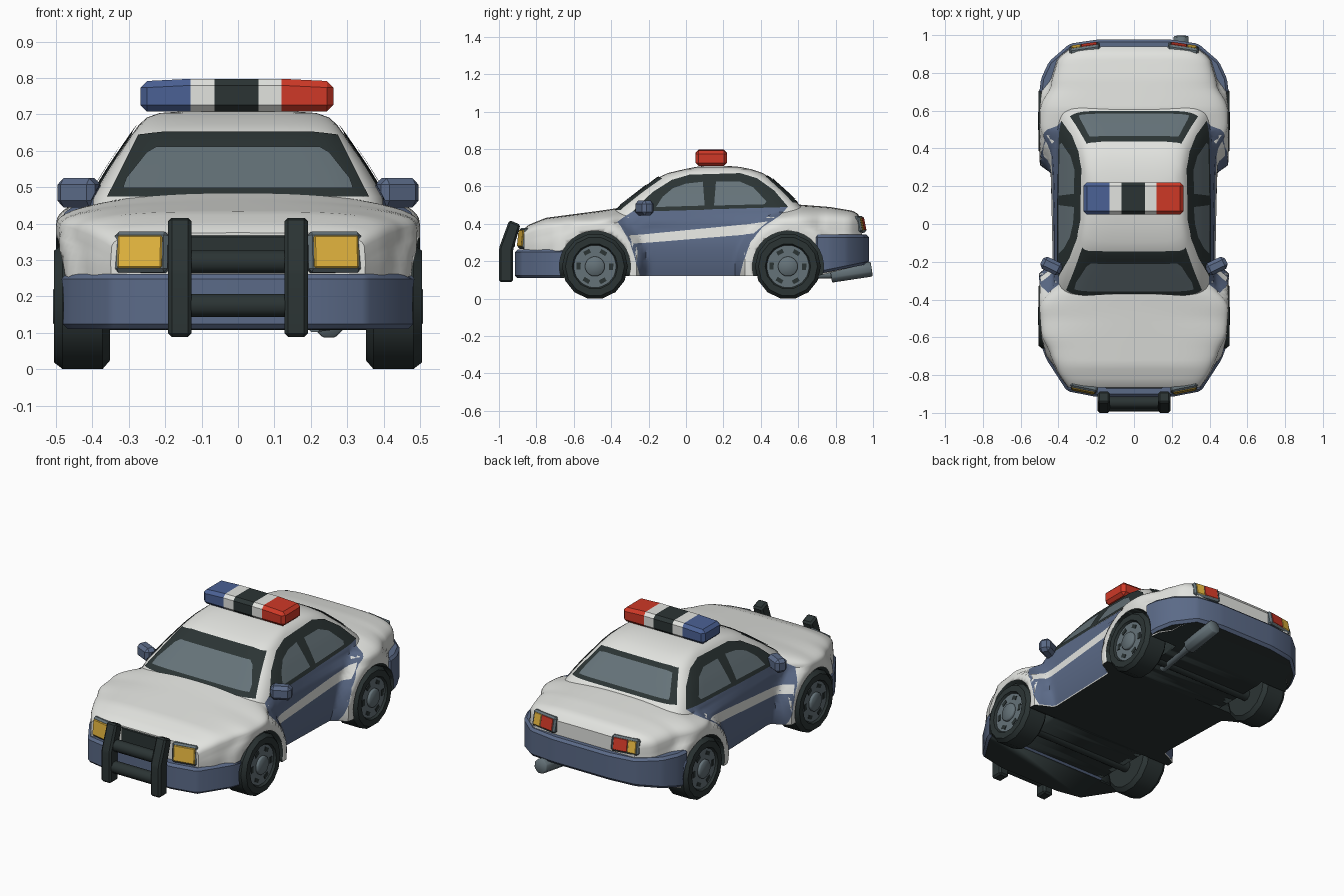
import bpy, bmesh, math
from mathutils import Vector, Matrix
from mathutils.bvhtree import BVHTree

if "Cube" in bpy.data.objects:
    bpy.data.objects.remove(bpy.data.objects["Cube"])


def mat(name, r, g, b):
    m = bpy.data.materials.new(name)
    m.diffuse_color = (r, g, b, 1)
    m.use_nodes = True
    m.node_tree.nodes["Principled BSDF"].inputs["Base Color"].default_value = m.diffuse_color
    return m


WHITE = mat("white paint", .76, .77, .74)
BLUE = mat("slate blue paint", .105, .145, .245)
DARK = mat("black rubber", .024, .034, .034)
GREY = mat("grey glass and metal", .13, .17, .19)
YELLOW = mat("amber lamp", .78, .47, .05)
RED = mat("red lamp", .62, .04, .02)
SIREN = mat("blue lamp", .07, .12, .3)


def finish(name, bm, mats, angle=35, normals=True):
    if normals:
        bmesh.ops.recalc_face_normals(bm, faces=bm.faces)
    me = bpy.data.meshes.new(name)
    bm.to_mesh(me)
    bm.free()
    for m in mats:
        me.materials.append(m)
    ob = bpy.data.objects.new(name, me)
    bpy.context.collection.objects.link(ob)
    bpy.ops.object.select_all(action='DESELECT')
    ob.select_set(True)
    bpy.context.view_layer.objects.active = ob
    bpy.ops.object.shade_smooth_by_angle(angle=math.radians(angle))
    return ob


def keys(y, *table):
    """Linear interpolation through (position, value) pairs."""
    if y <= table[0][0]:
        return table[0][1]
    for (a, u), (b, v) in zip(table, table[1:]):
        if y <= b:
            return u + (v - u) * (y - a) / (b - a)
    return table[-1][1]


def loft(rings):
    bm = bmesh.new()
    vs = [[bm.verts.new(p) for p in r] for r in rings]
    n = len(vs[0])
    for a, b in zip(vs, vs[1:]):
        for i in range(n):
            bm.faces.new((a[i], a[(i + 1) % n], b[(i + 1) % n], b[i]))
    bm.faces.new(vs[0])
    bm.faces.new(vs[-1])
    bmesh.ops.recalc_face_normals(bm, faces=bm.faces)
    return bm


def bevel(bm, w, seg=1):
    if w:
        bmesh.ops.bevel(bm, geom=bm.edges[:], offset=w, segments=seg, affect='EDGES', clamp_overlap=True)


def box(name, loc, size, m, w=.01, rz=0, rx=0):
    bm = bmesh.new()
    bmesh.ops.create_cube(bm, size=1, matrix=Matrix.Diagonal((*size, 1)))
    bevel(bm, w)
    bm.transform(Matrix.Translation(loc) @ Matrix.Rotation(rz, 4, 'Z') @ Matrix.Rotation(rx, 4, 'X'))
    return finish(name, bm, [m], 30)


def tube(name, a, b, r, m, n=12, w=.0):
    a, b = Vector(a), Vector(b)
    bm = bmesh.new()
    q = (b - a).to_track_quat('Z', 'Y').to_matrix().to_4x4()
    bmesh.ops.create_cone(bm, cap_ends=True, segments=n, radius1=r, radius2=r, depth=(b - a).length,
                          matrix=Matrix.Translation((a + b) / 2) @ q @ Matrix.Rotation(math.pi / n, 4, 'Z'))
    bevel(bm, w)
    return finish(name, bm, [m], 50)


def prism(pts, lo, hi, place, w):
    bm = loft([[place(p, h) for p in pts] for h in (lo, hi)])
    bevel(bm, w)
    return bm


WHEELS = [(-.487, .172), (.545, .172)]


# Lower body: lofted sections, with flares rising around each wheel
def side_x(y, z):
    base = keys(y, (-.865, .35), (-.8, .40), (-.7, .45), (-.5, .46), (-.2, .425), (.25, .438),
                (.5, .455), (.75, .45), (.88, .41), (.94, .33))
    full = keys(y, (-.865, .35), (-.8, .405), (-.7, .465), (-.6, .49), (-.45, .5), (.6, .5),
                (.71, .49), (.85, .43), (.94, .33))
    base -= .03 * max(0, (.3 - z) / .18) ** 2 + .02 * max(0, (z - .3) / .15)
    d = min(math.hypot(y - a, z - b) for a, b in WHEELS)
    t = max(0, min(1, (.285 - d) / .06))
    return base + (full - base) * t * t * (3 - 2 * t)


def body_ring(y):
    h = keys(y, (-.865, .375), (-.84, .395), (-.75, .432), (-.46, .47), (-.36, .485), (-.2, .462),
             (.45, .465), (.6, .503), (.77, .49), (.89, .47), (.925, .45), (.94, .425))
    zs = keys(y, (-.865, .31), (-.8, .335), (-.6, .38), (-.2, .425), (.3, .42), (.55, .4), (.94, .36))
    zb = keys(y, (.7, .12), (.94, .18))
    p = keys(y, (-.865, 4.5), (-.5, 2.3), (-.2, 2.5), (.3, 2.5), (.6, 2.5), (.94, 4))
    half = [(side_x(y, z), z) for z in (zb + (zs - zb) * k / 14 for k in range(15))]
    xs = half[-1][0]
    for k in range(1, 14):
        a = k / 14 * math.pi / 2
        half.append((xs * math.cos(a) ** (2 / p), zs + (h - zs) * math.sin(a) ** (2 / p)))
    return [(x, y, z) for x, z in half] + [(0, y, h)] + [(-x, y, z) for x, z in reversed(half)]


def underside_dark(bm, idx=1):
    for f in bm.faces:
        if f.normal.z < -.8:
            f.material_index = idx


bm = loft([body_ring(-.865 + 1.805 * i / 75) for i in range(76)])
underside_dark(bm)
body = finish("body", bm, [WHITE, DARK])

# Bumpers: plan outlines pulled up, dark underneath
bumpers = []
for name, half, lo, hi in (
        ("front_bumper", [(.2, -.915), (.355, -.885), (.465, -.715), (.492, -.64)], .11, .262),
        ("rear_bumper", [(.18, .978), (.34, .955), (.45, .86), (.492, .77), (.502, .69)], .13, .342)):
    bm = prism(half + [(-x, y) for x, y in reversed(half)], lo, hi, lambda p, h: (p[0], p[1], h), .014)
    for v in bm.verts:
        if name == "rear_bumper" and v.co.z < .2:
            v.co.z += max(0, v.co.y - .7) * .2
    bm.normal_update()
    underside_dark(bm)
    bumpers.append(finish(name, bm, [BLUE, DARK], 30))

# Wheel arches cut out of body and bumpers
for s in (1, -1):
    for y, z in WHEELS:
        cut = tube("arch_cutter", (s * .31, y, z), (s * .6, y, z), .19, WHITE, 32)
        cut.data.materials.append(DARK)
        for f in cut.data.polygons:
            f.material_index = 1
        for ob in [body, bumpers[0] if y < 0 else bumpers[1]]:
            mod = ob.modifiers.new("arch", 'BOOLEAN')
            mod.operation, mod.solver, mod.object = 'DIFFERENCE', 'EXACT', cut
            bpy.context.view_layer.objects.active = ob
            bpy.ops.object.modifier_apply(modifier=mod.name)
        bpy.data.objects.remove(cut)

# Cabin: stacked rounded rectangles (z, half width, front y, back y, squareness)
rings = []
for z, w, f, b, n in ((.40, .42, -.44, .70, 8), (.475, .402, -.375, .635, 8), (.56, .35, -.265, .545, 8),
                      (.645, .292, -.155, .45, 7), (.672, .272, -.095, .41, 6), (.692, .25, -.01, .35, 5),
                      (.704, .215, .05, .29, 4), (.71, .13, .1, .22, 3)):
    ring = []
    for i in range(72):
        c, s = math.cos(i * math.tau / 72), math.sin(i * math.tau / 72)
        ring.append((w * math.copysign(abs(c) ** (2 / n), c),
                     (f + b) / 2 + (b - f) / 2 * math.copysign(abs(s) ** (2 / n), s), z))
    rings.append(ring)
cabin = finish("cabin", loft(rings), [WHITE])

# Painted panels: outlines cut into a grid and projected onto the shell
shell = bmesh.new()
shell.from_mesh(body.data)
shell.from_mesh(cabin.data)
SHELL = BVHTree.FromBMesh(shell)
upper = bmesh.new()
upper.from_mesh(cabin.data)
UPPER = BVHTree.FromBMesh(upper)


def panel(name, pts, place, aim, tree, m, off):
    aim = Vector(aim)
    bm = bmesh.new()
    bm.faces.new([bm.verts.new(place(*p)) for p in pts])
    for ax in range(3):
        if abs(aim[ax]) > .5:
            continue
        for k in range(-30, 36):
            co, no = Vector(), Vector()
            co[ax], no[ax] = k * .02 + .003, 1
            bmesh.ops.bisect_plane(bm, geom=bm.verts[:] + bm.edges[:] + bm.faces[:], plane_co=co, plane_no=no)
    bmesh.ops.triangulate(bm, faces=bm.faces[:])
    for v in bm.verts[:]:
        hit, nor, _, _ = tree.ray_cast(v.co - aim * 3, aim)
        if hit is None:
            bm.verts.remove(v)
        else:
            v.co = hit + nor * off
    bm.normal_update()
    for f in bm.faces:
        if f.normal.dot(aim) > 0:
            f.normal_flip()
    finish(name, bm, [m], 40, False)


def sym(half):
    return half + [(-x, z) for x, z in reversed(half)]


def xz(x, z):
    return (x, 0, z)


def yz(y, z):
    return (0, y, z)


panel("windscreen_frame", sym([(.358, .472), (.272, .642), (.2, .65)]), xz, (0, 1, 0), UPPER, DARK, .004)
panel("windscreen_glass", sym([(.315, .492), (.305, .52), (.25, .59), (.225, .605)]), xz, (0, 1, 0), UPPER, GREY, .008)
panel("rear_window_frame", sym([(.338, .512), (.25, .65), (.2, .655)]), xz, (0, -1, 0), UPPER, DARK, .004)
panel("rear_window_glass", sym([(.29, .528), (.285, .545), (.235, .63), (.2, .635)]), xz, (0, -1, 0), UPPER, GREY, .008)
for s, tag in ((1, "right"), (-1, "left")):
    aim = (-s, 0, 0)
    panel(tag + "_door_paint", [(-.28, .468), (-.37, .41), (-.35, .385), (-.3, .3), (-.275, .22), (-.25, .125),
          (.29, .125), (.31, .2), (.345, .3), (.41, .38), (.5, .44), (.545, .49)], yz, aim, SHELL, BLUE, .003)
    panel(tag + "_stripe", [(-.285, .292), (-.31, .335), (.44, .408), (.365, .345)], yz, aim, SHELL, WHITE, .006)
    panel(tag + "_window_frame", [(-.285, .463), (-.18, .565), (-.075, .632), (.02, .66), (.29, .668), (.38, .64),
          (.47, .575), (.545, .487)], yz, aim, SHELL, DARK, .005)
    panel(tag + "_front_glass", [(-.16, .485), (-.125, .54), (-.07, .585), (.0, .61), (.09, .62), (.1, .493)],
          yz, aim, SHELL, GREY, .009)
    panel(tag + "_rear_glass", [(.15, .493), (.16, .62), (.29, .62), (.36, .59), (.43, .515), (.42, .5)],
          yz, aim, SHELL, GREY, .009)

    # Wheels: turned tyre, rim, hub and dark rim openings
    for (y, z), end in zip(WHEELS, ("front", "rear")):
        n, lathe = 14, []
        for r, x in ((.08, .352), (.152, .352), (.176, .372), (.176, .482), (.158, .505), (.122, .505), (.11, .485)):
            lathe.append([(s * x, y + r * math.sin((i + .5) * math.tau / n), z - r * math.cos((i + .5) * math.tau / n))
                          for i in range(n)])
        finish(f"{end}_{tag}_tyre", loft(lathe), [DARK], 35)
        tube(f"{end}_{tag}_rim", (s * .47, y, z), (s * .493, y, z), .114, GREY, 20)
        tube(f"{end}_{tag}_hub", (s * .48, y, z), (s * .508, y, z), .054, GREY, 12, .006)
        for k in range(6):
            a = k * math.tau / 6 + .5
            bm = bmesh.new()
            bmesh.ops.create_cube(bm, size=1, matrix=Matrix.Translation((s * .493, y, z)) @ Matrix.Rotation(a, 4, 'X')
                                  @ Matrix.Translation((0, 0, .087)) @ Matrix.Diagonal((.006, .036, .022, 1)))
            finish(f"{end}_{tag}_rim_opening", bm, [DARK])

    # Mirrors
    box(tag + "_mirror", (s * .437, -.222, .485), (.115, .07, .08), BLUE, .018, s * .45)
    # Headlamps and tail lamps
    box(tag + "_headlamp_frame", (s * .262, -.853, .32), (.148, .06, .112), GREY, .01, s * .2, -.1)
    box(tag + "_headlamp", (s * .264, -.855, .32), (.124, .068, .09), YELLOW, .004, s * .2, -.1)
    rz = -s * .15
    box(tag + "_tail_lamp_frame", (s * .26, .922, .395), (.165, .05, .09), GREY, .01, rz, .2)
    box(tag + "_tail_lamp_red", (s * .235, .929, .395), (.085, .048, .07), RED, .003, rz, .2)
    box(tag + "_tail_lamp_amber", (s * .303, .919, .395), (.05, .048, .07), YELLOW, .003, rz, .2)
    # Bull bar posts
    post = [(-1, .088), (-1, .27), (-.945, .42), (-.885, .395), (-.925, .26), (-.925, .088)]
    bm = prism(post, s * .128, s * .192, lambda p, h: (h, p[0], p[1]), .01)
    finish(tag + "_bull_bar_post", bm, [DARK], 30)

for z, y in ((.295, -.945), (.175, -.96)):
    tube("bull_bar_rail", (-.14, y, z), (.14, y, z), .034, DARK, 8)
box("grille", (0, -.862, .315), (.3, .02, .105), DARK, .004)

# Light bar: one bevelled block sliced into coloured bands
bm = bmesh.new()
bmesh.ops.create_cube(bm, size=1, matrix=Matrix.Translation((-.003, .135, .754)) @ Matrix.Diagonal((.53, .17, .092, 1)))
for v in bm.verts:
    if v.co.z > .75 and abs(v.co.x) > .2:
        v.co.z -= .008
bevel(bm, .018)
cuts = (-.13, -.065, .057, .12)
for c in cuts:
    bmesh.ops.bisect_plane(bm, geom=bm.verts[:] + bm.edges[:] + bm.faces[:], plane_co=(c, 0, 0), plane_no=(1, 0, 0))
for v in bm.verts:
    if v.co.z > .75 and abs(v.co.x) < .2:
        v.co.z = min(v.co.z + .006, .8)
for f in bm.faces:
    f.material_index = (0, 1, 2, 1, 3)[sum(f.calc_center_median().x > c for c in cuts)]
finish("light_bar", bm, [SIREN, WHITE, DARK, RED], 30)

# Axles and exhaust
for y, z in WHEELS:
    tube("axle", (-.37, y, .14), (.37, y, .14), .034, DARK, 10)
tube("exhaust_tip", (.25, .775, .125), (.25, .993, .158), .043, GREY, 8, .005)
tube("exhaust_pipe", (.21, .5, .125), (.25, .8, .13), .024, GREY, 8)
